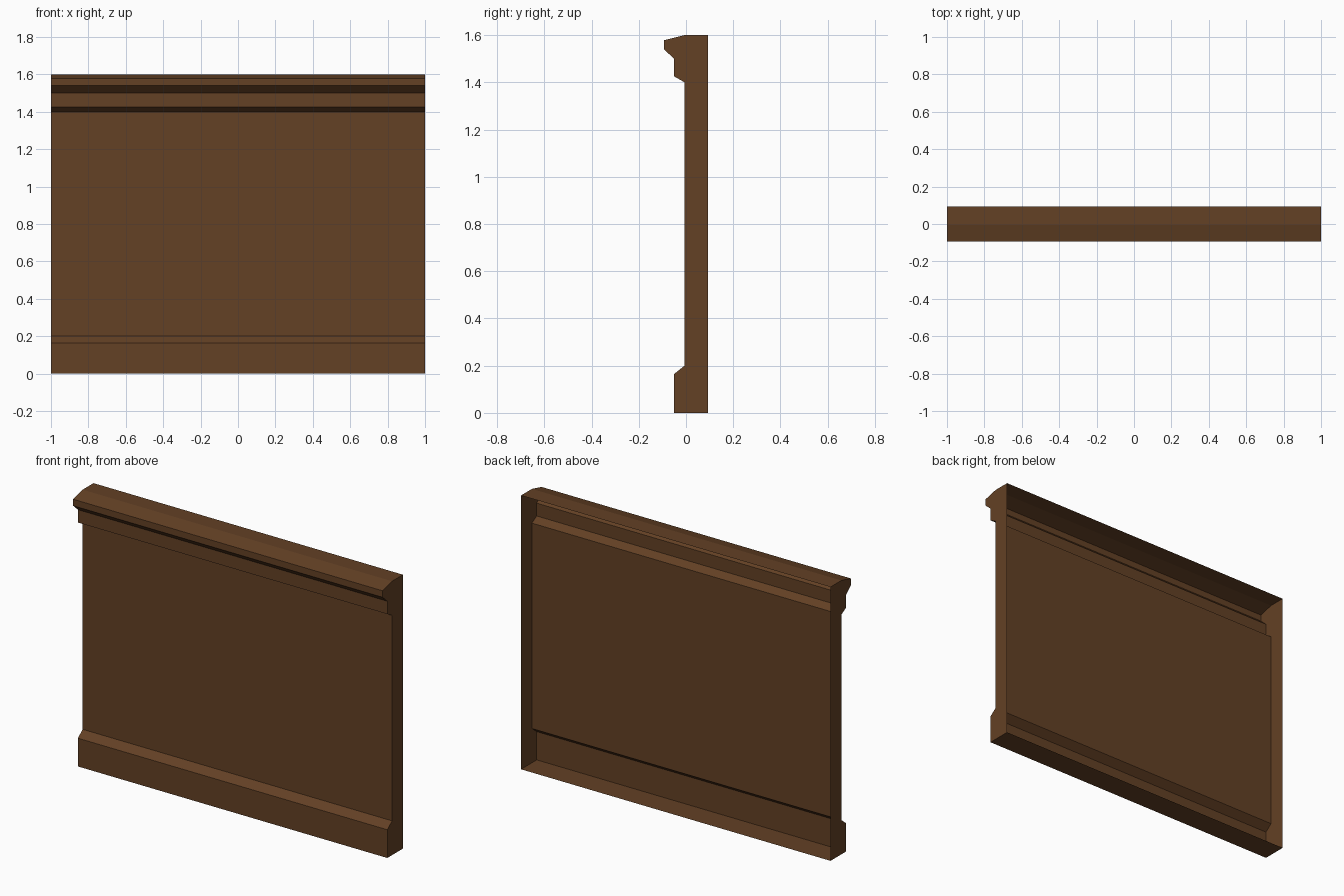
import bpy, bmesh

if "Cube" in bpy.data.objects:
    bpy.data.objects.remove(bpy.data.objects["Cube"])

# Moulded wall profile as (y, z), open at the back
PROFILE = [(0.094, 0), (-0.05, 0), (-0.05, 0.165), (-0.006, 0.2),
           (-0.006, 1.4), (-0.05, 1.425), (-0.05, 1.5), (-0.094, 1.54),
           (-0.094, 1.578), (-0.006, 1.6), (0.094, 1.6)]

wood = bpy.data.materials.new("dark_brown_wood")
wood.diffuse_color = (0.125, 0.052, 0.018, 1)
wood.use_nodes = True
wood.node_tree.nodes["Principled BSDF"].inputs["Base Color"].default_value = wood.diffuse_color

bm = bmesh.new()
left = [bm.verts.new((-1, y, z)) for y, z in PROFILE]
right = [bm.verts.new((1, y, z)) for y, z in PROFILE]

# Skirting, panel and rail strips, facing outwards
for i in range(len(PROFILE) - 1):
    bm.faces.new((left[i], left[i + 1], right[i + 1], right[i]))

# End caps
bm.faces.new(left[::-1])
bm.faces.new(right)
bmesh.ops.recalc_face_normals(bm, faces=bm.faces)
# Make sure the main panel faces the front
bm.faces.ensure_lookup_table()
if bm.faces[3].normal.y > 0:
    bmesh.ops.reverse_faces(bm, faces=bm.faces)

mesh = bpy.data.meshes.new("wall_panel")
bm.to_mesh(mesh)
bm.free()
mesh.materials.append(wood)
bpy.context.collection.objects.link(bpy.data.objects.new("wall_panel", mesh))
